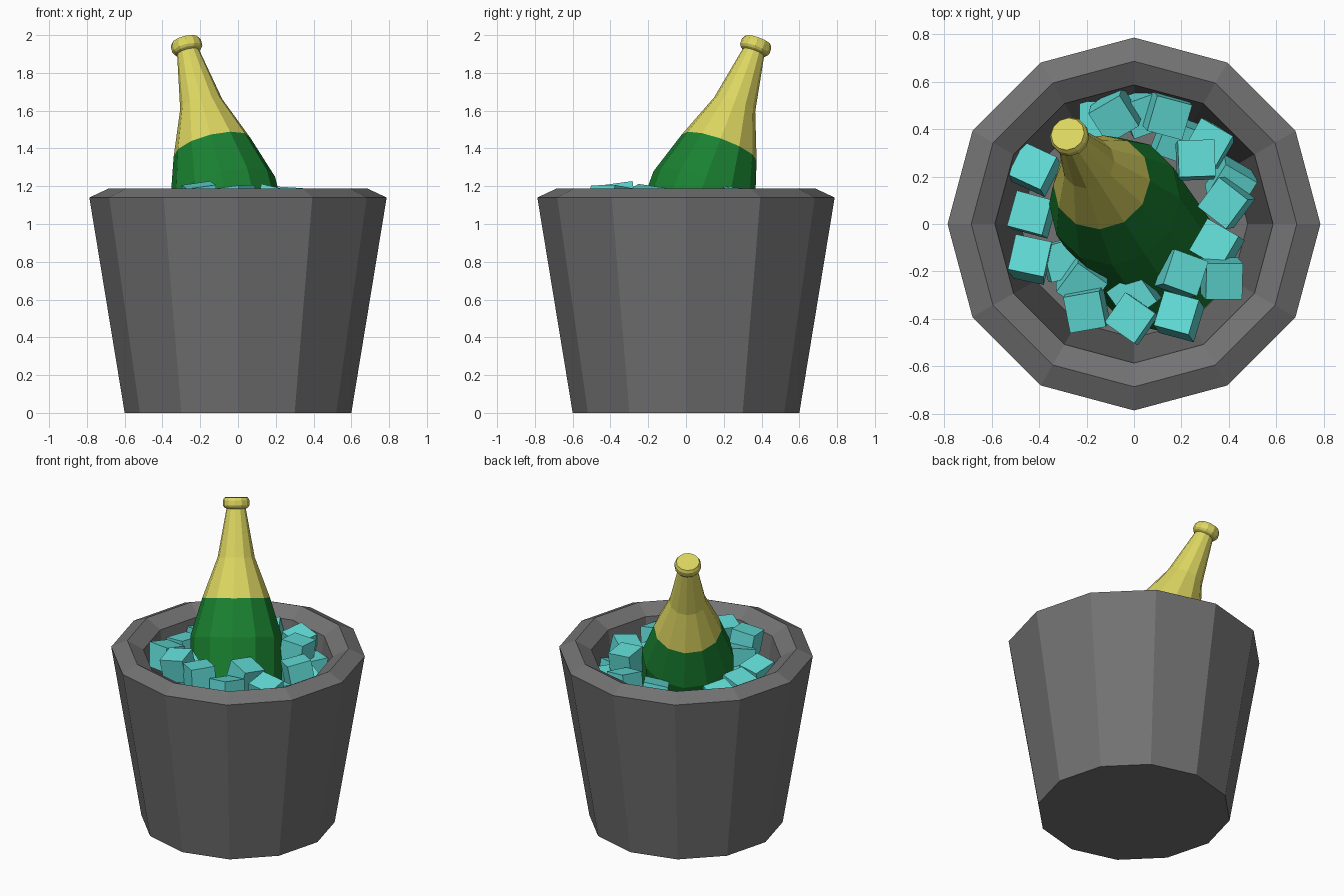
import bpy, bmesh, math, random
from mathutils import Vector, Matrix, Euler

if "Cube" in bpy.data.objects:
    bpy.data.objects.remove(bpy.data.objects["Cube"])

random.seed(4)


def material(name, color):
    m = bpy.data.materials.new(name)
    m.diffuse_color = color
    m.use_nodes = True
    m.node_tree.nodes["Principled BSDF"].inputs["Base Color"].default_value = m.diffuse_color
    return m


def add_object(name, bm, mats=()):
    bmesh.ops.recalc_face_normals(bm, faces=bm.faces)
    me = bpy.data.meshes.new(name)
    bm.to_mesh(me)
    bm.free()
    for m in mats:
        me.materials.append(m)
    ob = bpy.data.objects.new(name, me)
    bpy.context.collection.objects.link(ob)
    return ob


def lathe(profile, sides):
    """Spin (radius, height) points into a closed faceted solid."""
    bm = bmesh.new()
    rings = []
    for r, z in profile:
        rings.append([bm.verts.new((r * math.cos(2 * math.pi * i / sides),
                                    r * math.sin(2 * math.pi * i / sides), z))
                      for i in range(sides)])
    for a, b in zip(rings, rings[1:]):
        for i in range(sides):
            j = (i + 1) % sides
            bm.faces.new((a[i], a[j], b[j], b[i]))
    bm.faces.new(rings[0][::-1])
    bm.faces.new(rings[-1])
    return bm


grey = material("bucket_grey", (0.17, 0.17, 0.17, 1))
green = material("bottle_green", (0.01, 0.22, 0.03, 1))
gold = material("foil_gold", (0.72, 0.67, 0.12, 1))
ice = material("ice_blue", (0.12, 0.72, 0.68, 1))

# Bucket with bevelled rim and hollow inside
add_object("bucket", lathe([(0.60, 0), (0.787, 1.14), (0.687, 1.187),
                            (0.587, 1.13), (0.48, 0.30)], 12), [grey])

# Bottle: radius against distance below the top, leaned over
profile = [(0.285, 1.70), (0.285, 0.86), (0.21, 0.62), (0.115, 0.37),
           (0.06, 0.07), (0.074, 0.062), (0.082, 0.05), (0.082, 0.018), (0.072, 0)]
bm = lathe([(r, -s) for r, s in profile], 12)
for f in bm.faces:
    if f.calc_center_median().z > -0.62:
        f.material_index = 1
axis = Vector((-0.235, 0.335, 0.93))
turn = Vector((0, 0, 1)).rotation_difference(axis).to_matrix().to_4x4()
bm.transform(Matrix.Translation((-0.28, 0.38, 1.972)) @ turn)
add_object("bottle", bm, [green, gold])

# Ice cubes: x, y, centre height, turn in degrees
cubes = [
    (-0.42, 0.23, 1.02, -25), (-0.43, 0.04, 1.03, -15), (-0.44, -0.15, 1.05, -12),
    (-0.22, -0.25, 1.06, -35), (-0.20, -0.36, 1.13, 10), (-0.01, -0.40, 1.12, -35),
    (0.19, -0.39, 1.07, -15), (0.20, -0.21, 1.11, -20), (0.37, -0.23, 1.05, 0),
    (0.39, 0.09, 1.07, -38), (0.26, 0.27, 1.11, 2), (0.14, 0.46, 1.06, -15),
    (-0.08, 0.46, 1.05, 30), (-0.30, -0.15, 0.97, 15), (0.0, -0.30, 0.97, 35),
    (0.35, -0.09, 0.96, -30), (0.41, 0.17, 0.95, -30), (0.32, 0.34, 0.98, -30),
    (0.04, 0.47, 0.94, 20), (0.18, 0.36, 0.93, -20), (-0.15, 0.44, 0.92, 0),
]
bm = bmesh.new()
for x, y, z, a in cubes:
    tilt = Euler((random.uniform(-0.25, 0.25), random.uniform(-0.25, 0.25),
                  math.radians(a))).to_matrix().to_4x4()
    bmesh.ops.create_cube(bm, size=0.155, matrix=Matrix.Translation((x, y, z)) @ tilt)
add_object("ice_cubes", bm, [ice])
